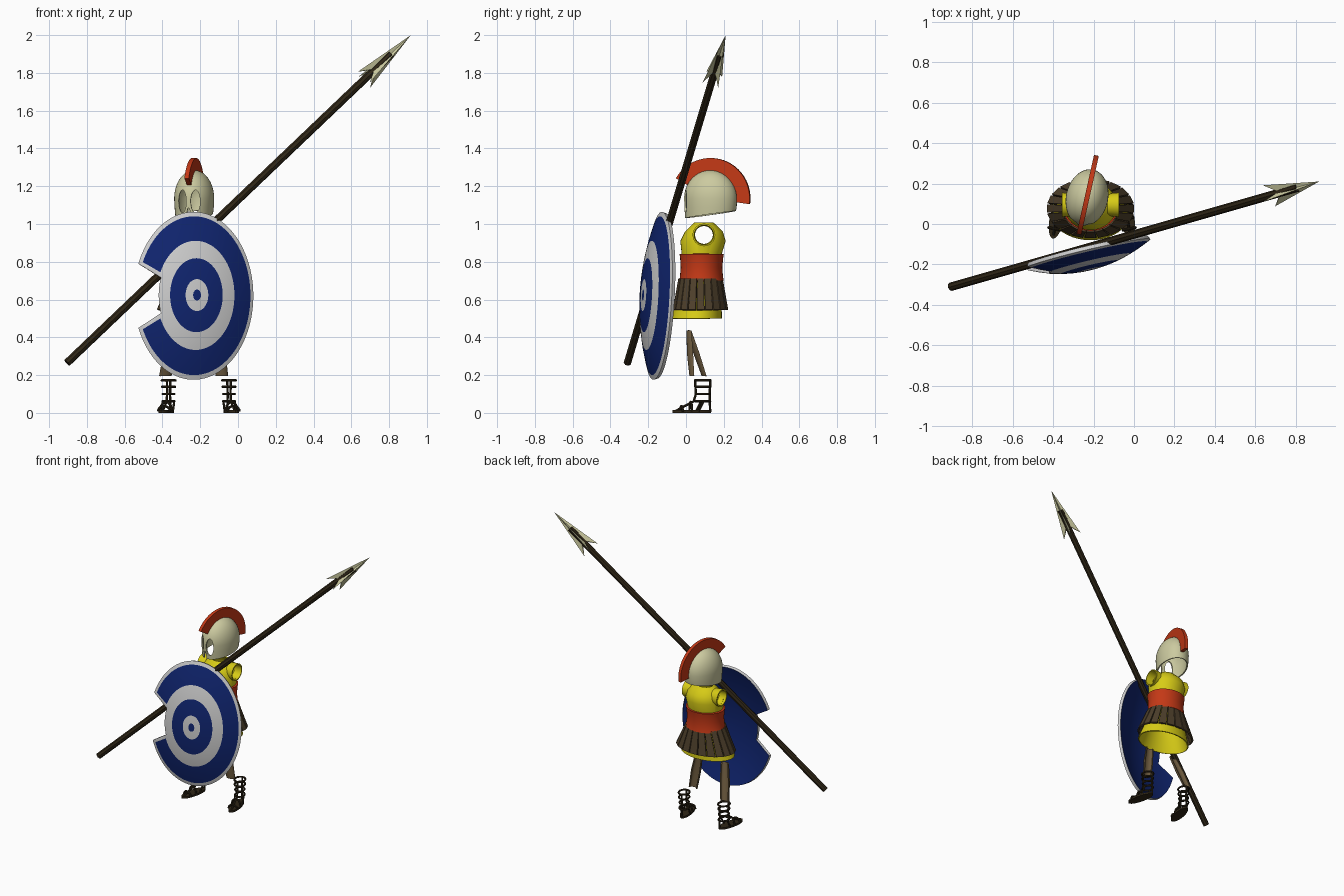
import bpy, bmesh, math
from mathutils import Vector, Matrix

if "Cube" in bpy.data.objects:
    bpy.data.objects.remove(bpy.data.objects["Cube"])

def material(name, rgb):
    m = bpy.data.materials.new(name)
    m.diffuse_color = (*rgb, 1)
    m.use_nodes = True
    m.node_tree.nodes["Principled BSDF"].inputs["Base Color"].default_value = m.diffuse_color
    return m

BONE = material("pale_bronze", (0.60, 0.59, 0.35))
RED = material("red", (0.55, 0.04, 0.008))
YELLOW = material("yellow", (0.68, 0.60, 0.008))
LEATHER = material("brown_leather", (0.075, 0.05, 0.024))
TAN = material("tan_leather", (0.14, 0.095, 0.045))
DARK = material("dark_wood", (0.028, 0.019, 0.008))
BLUE = material("blue", (0.005, 0.018, 0.16))
WHITE = material("white", (0.62, 0.62, 0.62))

def activate(ob):
    bpy.ops.object.select_all(action='DESELECT')
    ob.select_set(True)
    bpy.context.view_layer.objects.active = ob

def smooth(ob, angle=40):
    activate(ob)
    bpy.ops.object.shade_smooth_by_angle(angle=math.radians(angle))
    return ob

def make(name, bm, *mats):
    me = bpy.data.meshes.new(name)
    bm.to_mesh(me)
    bm.free()
    ob = bpy.data.objects.new(name, me)
    bpy.context.collection.objects.link(ob)
    for m in mats:
        me.materials.append(m)
    return ob

def modify(ob, kind, **settings):
    activate(ob)
    mod = ob.modifiers.new(kind.lower(), kind)
    for k, v in settings.items():
        setattr(mod, k, v)
    bpy.ops.object.modifier_apply(modifier=mod.name)

def loft(name, rings, mat, cap=False, shell=0, n=40, span=(0, 360)):
    """Skin through horizontal ellipses (cx, cy, z, rx, ry), listed bottom to top."""
    bm = bmesh.new()
    full = span[1] - span[0] == 360
    cols = n if full else n + 1
    rows = []
    for cx, cy, z, rx, ry in rings:
        row = []
        for i in range(cols):
            t = math.radians(span[0] + (span[1] - span[0]) * i / n)
            row.append(bm.verts.new((cx + rx * math.cos(t), cy + ry * math.sin(t), z)))
        rows.append(row)
    for a, b in zip(rows, rows[1:]):
        for i in range(n):
            j = (i + 1) % cols
            bm.faces.new((a[i], a[j], b[j], b[i]))
    if cap:
        bm.faces.new(rows[0][::-1])
        bm.faces.new(rows[-1])
    bmesh.ops.remove_doubles(bm, verts=bm.verts, dist=1e-5)
    ob = make(name, bm, mat)
    if shell:
        modify(ob, 'SOLIDIFY', thickness=shell, offset=-1)
    return ob

def tube(name, pts, r, mat, closed=False):
    cu = bpy.data.curves.new(name, 'CURVE')
    cu.dimensions, cu.bevel_depth, cu.bevel_resolution, cu.use_fill_caps = '3D', r, 2, True
    sp = cu.splines.new('POLY')
    sp.points.add(len(pts) - 1)
    for p, co in zip(sp.points, pts):
        p.co = (*co, 1)
    sp.use_cyclic_u = closed
    ob = bpy.data.objects.new(name, cu)
    bpy.context.collection.objects.link(ob)
    cu.materials.append(mat)
    activate(ob)
    bpy.ops.object.convert(target='MESH')
    return smooth(bpy.context.object)

def cut(ob, matrix):
    """Subtract a unit cylinder placed by matrix."""
    bm = bmesh.new()
    bmesh.ops.create_cone(bm, cap_ends=True, segments=32, radius1=1, radius2=1, depth=2, matrix=matrix)
    cutter = make("cutter", bm)
    cutter.hide_render = True
    modify(ob, 'BOOLEAN', operation='DIFFERENCE', object=cutter, solver='EXACT')
    bpy.data.objects.remove(cutter)

def place(co, scale, axis, angle=90):
    return (Matrix.Translation(co) @ Matrix.Diagonal((*scale, 1))
            @ Matrix.Rotation(math.radians(angle), 4, axis))

# Helmet: domed shell, two eye holes and a mouth slit, turned slightly to one side
turn = Matrix.Translation((-0.232, 0.13, 0)) @ Matrix.Rotation(math.radians(-12.5), 4, 'Z')
rings = [(0, 0, 1.05, 0.098, 0.136), (0, 0, 1.09, 0.102, 0.14)]
for i in range(11):
    t = math.radians(9 * i)
    rings.append((0, 0, 1.135 + 0.15 * math.sin(t), 0.104 * math.cos(t), 0.142 * math.cos(t)))
helmet = loft("helmet", rings, BONE)
for v in helmet.data.vertices:
    if v.co.z < 1.06:
        v.co.z += 0.14 * v.co.y
modify(helmet, 'SOLIDIFY', thickness=0.009, offset=-1)
for s in (-1, 1):
    cut(helmet, place((s * 0.035, -0.11, 1.12), (0.023, 0.08, 0.06), 'X'))
cut(helmet, place((0, -0.11, 1.02), (0.012, 0.08, 0.065), 'X'))
helmet.data.transform(turn)
smooth(helmet)

# Crest: arched band over the dome
bm = bmesh.new()
rows = []
for i in range(33):
    t = math.radians(-8 + 158 * i / 32)
    rows.append([bm.verts.new((x, r * math.cos(t), 1.135 + r * math.sin(t)))
                 for x, r in ((-0.012, 0.144), (0.012, 0.144), (0.012, 0.214), (-0.012, 0.214))])
for a, b in zip(rows, rows[1:]):
    for i in range(4):
        bm.faces.new((a[i], a[(i + 1) % 4], b[(i + 1) % 4], b[i]))
bm.faces.new(rows[0])
bm.faces.new(rows[-1][::-1])
bmesh.ops.recalc_face_normals(bm, faces=bm.faces)
bm.transform(turn)
smooth(make("helmet_crest", bm, RED))

# Tunic: one open shell from hem to neck, with armholes
X = -0.215
tunic = loft("tunic", [(X, 0.055, 0.50, 0.195, 0.135), (X, 0.07, 0.60, 0.155, 0.118),
                       (X, 0.08, 0.70, 0.126, 0.105), (X, 0.083, 0.84, 0.122, 0.106),
                       (X, 0.09, 0.91, 0.13, 0.12), (X, 0.095, 0.96, 0.115, 0.10),
                       (X, 0.095, 0.99, 0.088, 0.07), (X, 0.095, 1.008, 0.062, 0.05)], YELLOW, shell=0.008)
cut(tunic, place((X, 0.095, 0.942), (0.3, 0.05, 0.05), 'Y'))
smooth(tunic)
for s in (-1, 1):
    sleeve = loft("sleeve", [(0, 0, 0.085, 0.055, 0.055), (0, 0, 0.14, 0.06, 0.06)], YELLOW, shell=0.008)
    sleeve.data.transform(Matrix.Translation((X, 0.095, 0.942)) @ Matrix.Rotation(s * math.pi / 2, 4, 'Y'))
    smooth(sleeve)

# Belt
smooth(loft("belt", [(X, 0.082, 0.70, 0.138, 0.118), (X, 0.082, 0.72, 0.132, 0.114), (X, 0.082, 0.77, 0.128, 0.11),
                     (X, 0.083, 0.82, 0.132, 0.114), (X, 0.083, 0.84, 0.136, 0.117)], RED, shell=0.014))

# Skirt of hanging leather strips
COUNT = 20
bm = bmesh.new()
for k in range(COUNT):
    quad = []
    for z, rx, ry, half in ((0.71, 0.134, 0.113, 0.46), (0.545, 0.212, 0.142, 0.45)):
        for side in (-1, 1):
            t = 2 * math.pi * (k + half * side) / COUNT
            quad.append(bm.verts.new((X + rx * math.cos(t), 0.077 + ry * math.sin(t), z)))
    bm.faces.new((quad[0], quad[2], quad[3], quad[1]))
skirt = make("skirt_strips", bm, LEATHER)
modify(skirt, 'SOLIDIFY', thickness=0.012, offset=0)

# Greaves: curved shin plates, one per leg
for top, low in (((-0.33, 0.025), (-0.385, 0.105)), ((-0.12, 0.025), (-0.085, 0.04))):
    mid = [(a + b) / 2 for a, b in zip(top, low)]
    smooth(loft("greave", [(*low, 0.195, 0.033, 0.022), (*mid, 0.32, 0.037, 0.028),
                           (*top, 0.435, 0.03, 0.022)], TAN, shell=0.008, n=16, span=(170, 370)))

# Sandals: sole, ankle rings, uprights and toe straps
for s, x in ((-1, -0.38), (1, -0.035)):
    pose = Matrix.Translation((x, 0.03, 0)) @ Matrix.Rotation(math.radians(12 * s), 4, 'Z')
    parts = [loft("sandal_sole", [(0, 0, 0, 0.036, 0.104), (0, 0, 0.014, 0.036, 0.104)], DARK, cap=True, n=28)]
    for z, rx, ry in ((0.172, 0.036, 0.042), (0.138, 0.034, 0.04), (0.10, 0.03, 0.037), (0.062, 0.031, 0.04)):
        ring = [(rx * math.cos(i * math.pi / 10), 0.06 + ry * math.sin(i * math.pi / 10), z) for i in range(20)]
        parts.append(tube("sandal_ring", ring, 0.0065, DARK, True))
    parts.append(tube("sandal_front_strap", [(0, 0.018, 0.172), (0, 0.023, 0.10), (0, 0.01, 0.06),
                                             (0, -0.05, 0.03), (0, -0.085, 0.01)], 0.0065, DARK))
    parts.append(tube("sandal_heel_strap", [(0, 0.102, 0.172), (0, 0.097, 0.10), (0, 0.1, 0.005)], 0.0065, DARK))
    for e in (-1, 1):
        parts.append(tube("sandal_side_strap", [(e * 0.031, 0.06, 0.065), (e * 0.03, 0.03, 0.008)], 0.006, DARK))
    for y, h in ((-0.055, 0.028), (-0.005, 0.05)):
        arch = [(0.032 * math.cos(i * math.pi / 10), y, 0.008 + h * math.sin(i * math.pi / 10)) for i in range(11)]
        parts.append(tube("sandal_toe_strap", arch, 0.0065, DARK))
    for p in parts:
        p.data.transform(pose)

# Shield: domed oval with painted rings and a notch on one side
ring_list = [(0.065, 1), (0.19, 0), (0.32, 1), (0.44, 1), (0.55, 0), (0.65, 0), (0.8, 1), (0.945, 1), (1, 0)]
C, U, V = Vector((-0.235, -0.15, 0.62)), Vector((0.973, 0.23, 0)), Vector((0, 0.05, 0.999))
N = U.cross(V)
SEG = 144
bm = bmesh.new()
centre = bm.verts.new(C + N * 0.08)
prev = [centre] * SEG
for r, paint in ring_list:
    row = []
    for i in range(SEG):
        t = 2 * math.pi * i / SEG
        edge = 0.62 if abs(t - math.pi) < math.radians(20.1) else 1
        q = edge if r == 1 else min(r, edge - 0.055)
        row.append(bm.verts.new(C + U * (0.325 * q * math.cos(t)) + V * (0.445 * q * math.sin(t))
                                + N * (0.08 * (1 - q * q))))
    for i in range(SEG):
        j = (i + 1) % SEG
        face = bm.faces.new([prev[i], row[i], row[j]] + ([prev[j]] if r > 0.1 else []))
        off = abs((i + 0.5) * 360 / SEG - 180)
        face.material_index = 0 if r > 0.62 and 20 < off < 25 else paint
    prev = row
bmesh.ops.remove_doubles(bm, verts=bm.verts, dist=1e-5)
shield = make("shield", bm, WHITE, BLUE, BLUE)
modify(shield, 'SOLIDIFY', thickness=0.02, offset=-1, material_offset=1)
smooth(shield)

# Spear: round shaft and a four-finned barbed head
TIP, BUTT = Vector((0.915, 0.21, 2.0)), Vector((-0.905, -0.31, 0.265))
D = (TIP - BUTT).normalized()
tube("spear_shaft", [BUTT, TIP - D * 0.15], 0.021, DARK)
H = Vector((-D.y, D.x, 0)).normalized()
W = D.cross(H)
bm = bmesh.new()
tip, base = bm.verts.new(TIP), bm.verts.new(TIP - D * 0.27)
star = []
for k in range(8):
    t = math.radians(20 + 45 * k)
    r, back = (0.062, 0.35) if k % 2 == 0 else (0.014, 0.27)
    star.append(bm.verts.new(TIP - D * back + (H * math.cos(t) + W * math.sin(t)) * r))
for k in range(8):
    bm.faces.new((tip, star[k], star[(k + 1) % 8]))
    bm.faces.new((base, star[(k + 1) % 8], star[k]))
bmesh.ops.recalc_face_normals(bm, faces=bm.faces)
make("spear_head", bm, BONE)
